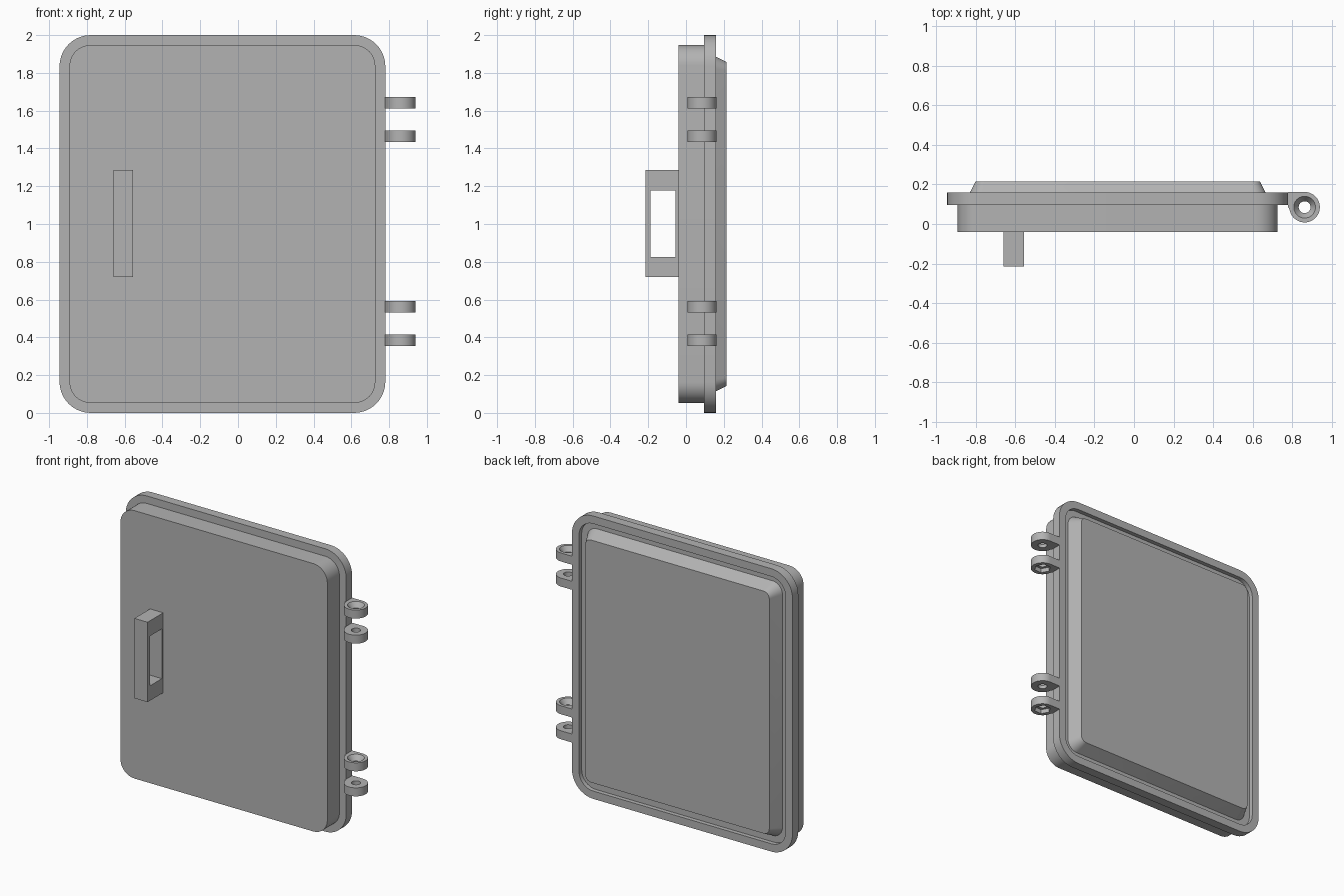
import bpy, bmesh
from math import sin, cos, pi, radians

cube = bpy.data.objects.get("Cube")
if cube:
    bpy.data.objects.remove(cube, do_unlink=True)

grey = bpy.data.materials.new("plain_grey")
grey.use_nodes = True
grey.diffuse_color = (0.45, 0.45, 0.45, 1)
grey.node_tree.nodes["Principled BSDF"].inputs["Base Color"].default_value = (0.45, 0.45, 0.45, 1)


def loft(name, loops, ring=False):
    """Skin a series of equal-length loops; close it as a ring or with end caps."""
    bm = bmesh.new()
    rows = [[bm.verts.new(p) for p in loop] for loop in loops]
    n = len(rows[0])
    pairs = list(zip(rows, rows[1:]))
    if ring:
        pairs.append((rows[-1], rows[0]))
    else:
        bm.faces.new(rows[0])
        bm.faces.new(rows[-1])
    for a, b in pairs:
        for i in range(n):
            j = (i + 1) % n
            bm.faces.new((a[i], a[j], b[j], b[i]))
    bmesh.ops.recalc_face_normals(bm, faces=bm.faces)
    mesh = bpy.data.meshes.new(name)
    bm.to_mesh(mesh)
    bm.free()
    mesh.materials.append(grey)
    ob = bpy.data.objects.new(name, mesh)
    bpy.context.collection.objects.link(ob)
    bpy.ops.object.select_all(action='DESELECT')
    ob.select_set(True)
    bpy.context.view_layer.objects.active = ob
    bpy.ops.object.shade_smooth_by_angle(angle=radians(25))
    return ob


LEFT, RIGHT, HEIGHT = -0.945, 0.78, 2.0


def rounded_rect(inset, radius, y, steps=10):
    """Door outline at depth y, pulled in by inset."""
    x0, x1 = LEFT + inset + radius, RIGHT - inset - radius
    z0, z1 = inset + radius, HEIGHT - inset - radius
    pts = []
    for k, (cx, cz) in enumerate([(x1, z1), (x0, z1), (x0, z0), (x1, z0)]):
        for s in range(steps + 1):
            a = (k + s / steps) * pi / 2
            pts.append((cx + radius * cos(a), y, cz + radius * sin(a)))
    return pts


# Door: front slab, flange, seal groove and raised back panel
loft("door", [rounded_rect(*p) for p in (
    (0.053, 0.11, -0.04), (0.053, 0.11, 0.095),
    (0, 0.165, 0.095), (0, 0.165, 0.16),
    (0.055, 0.11, 0.16), (0.055, 0.11, 0.13),
    (0.1, 0.075, 0.13), (0.143, 0.045, 0.215))])


# Handle: rectangular frame on the front
def handle_loop(x, y0, y1, z0, z1):
    return [(x, y0, z0), (x, y1, z0), (x, y1, z1), (x, y0, z1)]


outer, inner = (-0.215, -0.04, 0.72, 1.285), (-0.188, -0.055, 0.825, 1.177)
loft("handle", [handle_loop(-0.66, *outer), handle_loop(-0.557, *outer),
                handle_loop(-0.557, *inner), handle_loop(-0.66, *inner)], ring=True)

# Hinge lugs: upper ones countersunk, lower ones with a hexagonal nut pocket
PIN_X, PIN_Y, LUG_R, SEG = 0.863, 0.085, 0.077, 48


def polar_loop(radius_at, z, stretch=1):
    pts = []
    for i in range(SEG):
        a = 2 * pi * i / SEG
        r = radius_at(a)
        x, y = r * cos(a), r * sin(a)
        if x < 0 and y > 0:
            x *= stretch
        pts.append((PIN_X + x, PIN_Y + y, z))
    return pts


def lug_outline(a):
    if pi / 2 < a < pi:
        return LUG_R / max(abs(cos(a)), abs(sin(a)))
    return LUG_R


def hexagon(a):
    return 0.055 * cos(pi / 6) / cos(a % (pi / 3) - pi / 6)


def bore(a):
    return 0.03


def countersink(a):
    return 0.055


def hinge_lug(name, z, thick, pocket):
    top = z + thick
    loops = [polar_loop(lug_outline, z, 1.1), polar_loop(lug_outline, top, 1.1)]
    if pocket:
        loops += [polar_loop(bore, top), polar_loop(bore, z + 0.03),
                  polar_loop(hexagon, z + 0.03), polar_loop(hexagon, z)]
    else:
        loops += [polar_loop(countersink, top), polar_loop(bore, top - 0.035),
                  polar_loop(bore, z)]
    loft(name, loops, ring=True)


for side, base in (("lower", 0.355), ("upper", 1.435)):
    hinge_lug(side + "_hinge_nut_lug", base, 0.06, True)
    hinge_lug(side + "_hinge_screw_lug", base + 0.177, 0.06, False)
